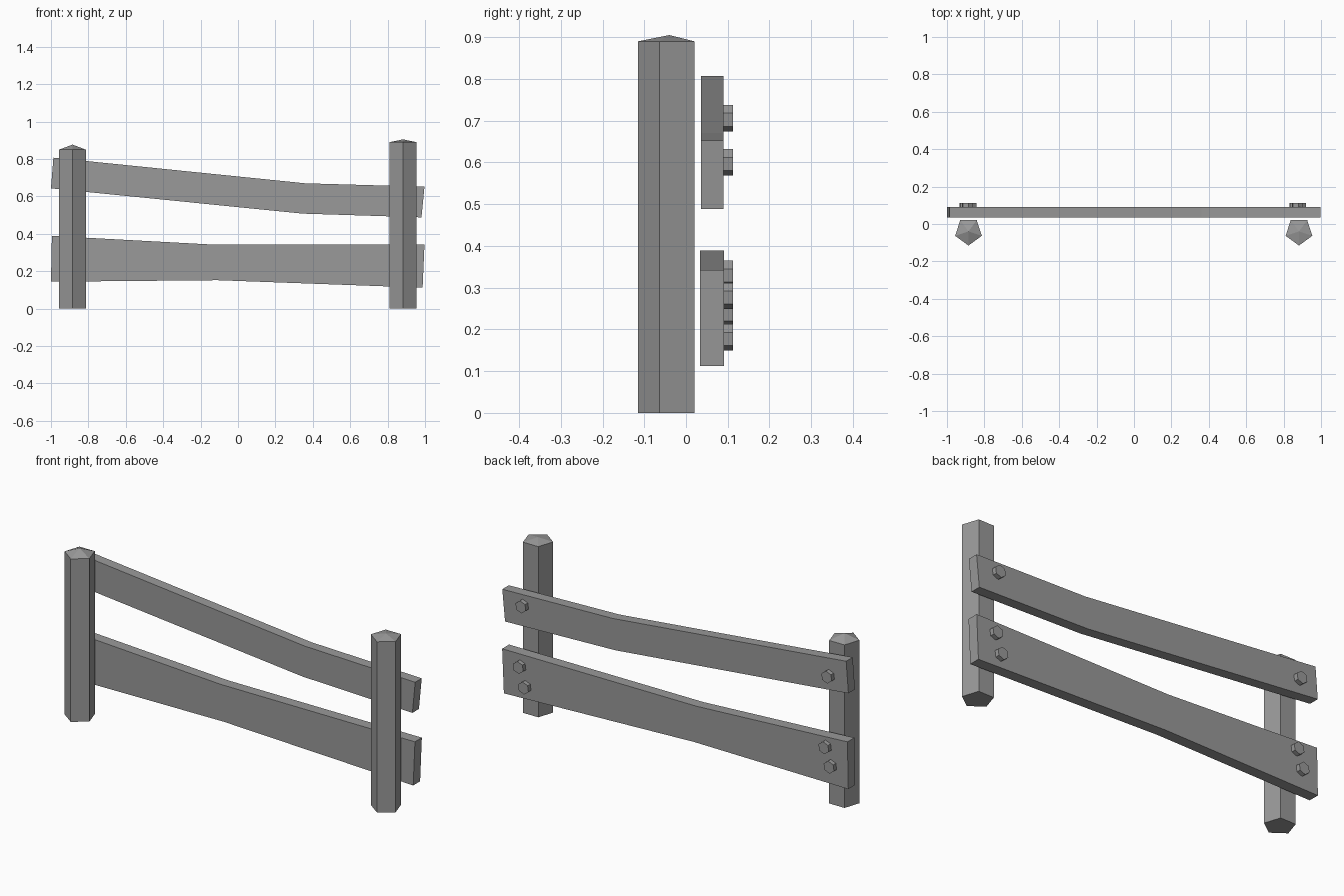
import bpy, bmesh, math

cube = bpy.data.objects.get("Cube")
if cube:
    bpy.data.objects.remove(cube, do_unlink=True)

grey = bpy.data.materials.new("weathered_grey")
grey.use_nodes = True
colour = (0.32, 0.32, 0.32, 1)
grey.diffuse_color = colour
grey.node_tree.nodes["Principled BSDF"].inputs["Base Color"].default_value = colour


def finish(name, bm):
    bmesh.ops.recalc_face_normals(bm, faces=bm.faces)
    mesh = bpy.data.meshes.new(name)
    bm.to_mesh(mesh)
    bm.free()
    mesh.materials.append(grey)
    obj = bpy.data.objects.new(name, mesh)
    bpy.context.collection.objects.link(obj)
    return obj


def extrude(bm, points, offset):
    """Close a polygon and extrude it; returns the far cap."""
    base = bm.faces.new([bm.verts.new(p) for p in points])
    out = bmesh.ops.extrude_face_region(bm, geom=[base], use_keep_orig=True)["geom"]
    verts = [g for g in out if isinstance(g, bmesh.types.BMVert)]
    bmesh.ops.translate(bm, verts=verts, vec=offset)
    return next(g for g in out if isinstance(g, bmesh.types.BMFace))


def post(name, x, eave, peak):
    """Five-sided post with a shallow pointed cap."""
    bm = bmesh.new()
    ring = []
    for i in range(5):
        a = -math.pi / 2 + i * math.tau / 5
        ring.append((x + 0.075 * math.cos(a), -0.04 + 0.075 * math.sin(a), 0))
    cap = extrude(bm, ring, (0, 0, eave))
    tip = bmesh.ops.poke(bm, faces=[cap])["verts"][0]
    tip.co = (x, -0.04, peak)
    finish(name, bm)


def plank(name, outline, front, back):
    """Bent board cut from a side outline."""
    bm = bmesh.new()
    extrude(bm, [(x, front, z) for x, z in outline], (0, back - front, 0))
    finish(name, bm)


def bolt(name, x, z):
    """Hexagonal bolt head on the back of a board."""
    bm = bmesh.new()
    ring = []
    for i in range(6):
        a = math.radians(82) + i * math.tau / 6
        ring.append((x + 0.032 * math.cos(a), 0.085, z + 0.032 * math.sin(a)))
    extrude(bm, ring, (0, 0.028, 0))
    finish(name, bm)


# Posts
post("right_post", -0.885, 0.85, 0.877)
post("left_post", 0.882, 0.89, 0.905)

# Boards, each with one bend
plank("upper_plank", [(-1, 0.643), (0.345, 0.508), (0.981, 0.488),
                      (0.997, 0.652), (0.36, 0.67), (-0.987, 0.807)], 0.036, 0.09)
plank("lower_plank", [(-1, 0.144), (-0.11, 0.152), (0.987, 0.112),
                      (0.997, 0.342), (-0.125, 0.342), (-0.995, 0.389)], 0.034, 0.091)

# Bolts
for i, (x, z) in enumerate([(-0.89, 0.706), (0.875, 0.6),
                            (-0.873, 0.333), (-0.903, 0.24),
                            (0.89, 0.28), (0.86, 0.181)]):
    bolt(f"bolt_{i + 1}", x, z)
